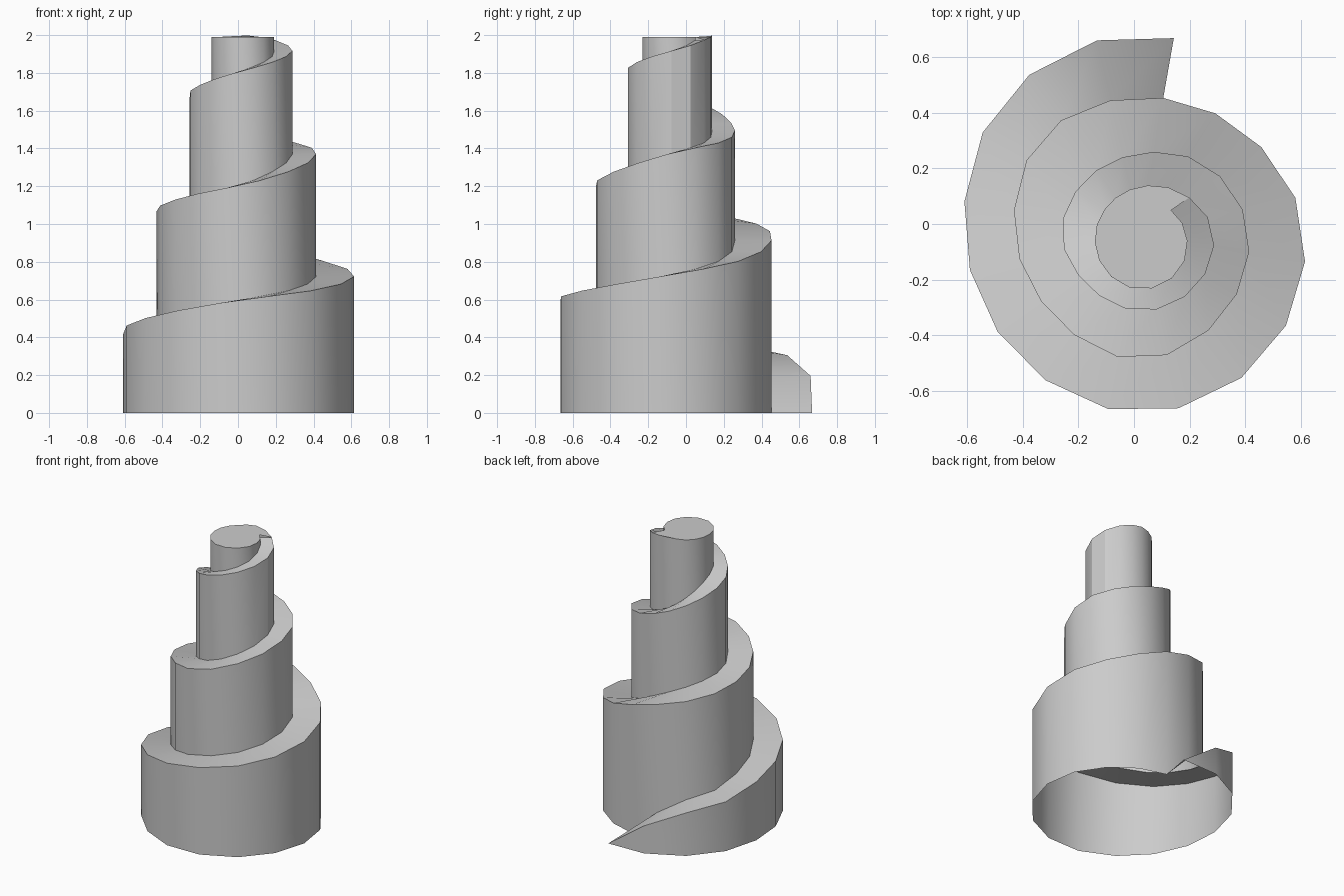
import bpy, bmesh, math

if "Cube" in bpy.data.objects:
    bpy.data.objects.remove(bpy.data.objects["Cube"])

AXIS = (0.02, -0.03)
START, STEP, TURN, COUNT = 80, 22.5, 16, 62   # degrees, degrees, steps per turn, steps

# Spiral radius every 45 degrees, from 45 degrees onward
RADII = [0.69, 0.71, 0.682, 0.63, 0.624, 0.648, 0.632, 0.592,
         0.520, 0.486, 0.490, 0.450, 0.431, 0.457, 0.422, 0.392,
         0.340, 0.284, 0.271, 0.281, 0.267, 0.282, 0.281, 0.265,
         0.205, 0.164, 0.150, 0.159, 0.182, 0.205, 0.198, 0.167, 0.133]

# Ramp height: (degrees, z)
HEIGHTS = [(80, 0), (91, 0.10), (103, 0.20), (122, 0.30), (144, 0.34), (168, 0.41),
           (191, 0.46), (214, 0.50), (270, 0.60), (315, 0.66), (360, 0.74),
           (405, 0.82), (450, 0.94), (495, 1.02), (540, 1.08), (630, 1.205),
           (720, 1.39), (765, 1.44), (810, 1.51), (855, 1.60), (900, 1.69),
           (990, 1.81), (1080, 1.93), (1125, 1.985), (1165, 2.0), (1200, 1.99), (1480, 1.99)]


def radius(deg):
    """Smooth interpolation through the radius keys."""
    f = (deg - 45) / 45
    i = min(int(f), len(RADII) - 2)
    t = f - i
    a, b, c, d = (RADII[min(max(k, 0), len(RADII) - 1)] for k in range(i - 1, i + 3))
    return b + 0.5 * t * (c - a + t * (2*a - 5*b + 4*c - d + t * (3*(b - c) + d - a)))


def height(deg):
    for (a, za), (b, zb) in zip(HEIGHTS, HEIGHTS[1:]):
        if deg <= b:
            return za + (zb - za) * (deg - a) / (b - a)
    return HEIGHTS[-1][1]


bm = bmesh.new()
top, bottom, z = [], [], []
for i in range(COUNT + 1):
    deg = START + STEP * i
    r, ang = radius(deg), math.radians(deg)
    x, y = AXIS[0] + r * math.cos(ang), AXIS[1] + r * math.sin(ang)
    z.append(height(deg))
    top.append(bm.verts.new((x, y, z[i])))
    # Each wall stands on the ramp one turn below, the first on the ground
    bottom.append(bm.verts.new((x, y, z[i - TURN] if i >= TURN else 0)))

# Spiral wall
for i in range(COUNT):
    bm.faces.new((bottom[i], bottom[i + 1], top[i + 1], top[i]))

# Ramp between each wall and the next one inward
for i in range(COUNT - TURN):
    j = i + TURN
    bm.faces.new((top[i], top[i + 1], bottom[j + 1], bottom[j]))

# Cap over the innermost turn
bm.faces.new(top[COUNT - TURN:])

bmesh.ops.remove_doubles(bm, verts=bm.verts, dist=0.0005)
mesh = bpy.data.meshes.new("spiral_tower")
bm.to_mesh(mesh)
bm.free()
tower = bpy.data.objects.new("spiral_tower", mesh)
bpy.context.collection.objects.link(tower)
bpy.context.view_layer.objects.active = tower
tower.select_set(True)
bpy.ops.object.shade_smooth_by_angle(angle=math.radians(30))
